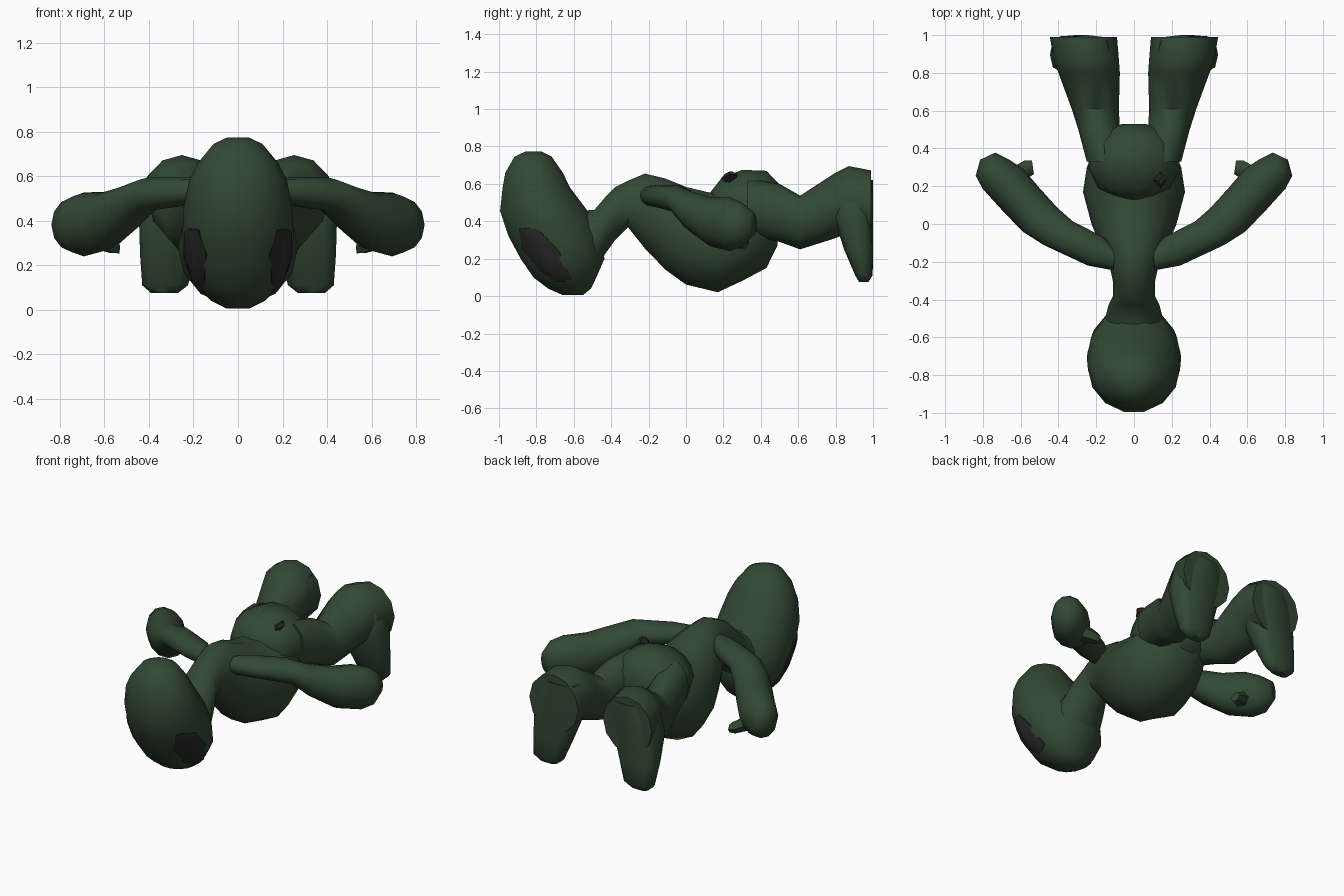
import bpy, bmesh, math
from mathutils import Vector
from mathutils.bvhtree import BVHTree

if "Cube" in bpy.data.objects:
    bpy.data.objects.remove(bpy.data.objects["Cube"])


def material(name, rgb):
    m = bpy.data.materials.new(name)
    m.diffuse_color = (*rgb, 1)
    m.use_nodes = True
    m.node_tree.nodes["Principled BSDF"].inputs["Base Color"].default_value = m.diffuse_color
    return m


GREEN = material("dark green skin", (0.033, 0.066, 0.034))
BLACK = material("charcoal", (0.021, 0.021, 0.021))


def make(name, bm, mat, mirror=False, smooth=55):
    bmesh.ops.recalc_face_normals(bm, faces=bm.faces)
    me = bpy.data.meshes.new(name)
    bm.to_mesh(me)
    bm.free()
    me.materials.append(mat)
    ob = bpy.data.objects.new(name, me)
    bpy.context.collection.objects.link(ob)
    if mirror:
        ob.modifiers.new("mirror", 'MIRROR')
    bpy.ops.object.select_all(action='DESELECT')
    ob.select_set(True)
    bpy.context.view_layer.objects.active = ob
    bpy.ops.object.shade_smooth_by_angle(angle=math.radians(smooth))
    return ob


def loft(rings, sides=12, power=1.0):
    """Skin closed rings given as (centre, half axis u, half axis v); power < 1 is boxier."""
    def bend(t):
        return math.copysign(abs(t) ** power, t) if abs(t) > 1e-6 else 0
    bm = bmesh.new()
    loops = []
    for c, u, v in rings:
        c, u, v = Vector(c), Vector(u), Vector(v)
        loops.append([bm.verts.new(c + u * bend(math.cos(a)) + v * bend(math.sin(a)))
                      for a in (2 * math.pi * i / sides for i in range(sides))])
    for a, b in zip(loops, loops[1:]):
        for i in range(sides):
            j = (i + 1) % sides
            bm.faces.new((a[i], a[j], b[j], b[i]))
    bm.faces.new(loops[0])
    bm.faces.new(loops[-1])
    bmesh.ops.recalc_face_normals(bm, faces=bm.faces)
    return bm


def along_y(rows):
    """Rows of (y, z low, z high, x low, x high)."""
    return [(((x0 + x1) / 2, y, (z0 + z1) / 2), ((x1 - x0) / 2, 0, 0), (0, 0, (z1 - z0) / 2))
            for y, z0, z1, x0, x1 in rows]


def along_z(rows):
    """Rows of (z, y low, y high, x low, x high)."""
    return [(((x0 + x1) / 2, (y0 + y1) / 2, z), ((x1 - x0) / 2, 0, 0), (0, (y1 - y0) / 2, 0))
            for z, y0, y1, x0, x1 in rows]


# Head: tall egg
head_bm = loft(along_z([
    (0.005, -0.66, -0.55, -0.05, 0.05), (0.04, -0.74, -0.505, -0.12, 0.12),
    (0.10, -0.82, -0.475, -0.185, 0.185), (0.20, -0.89, -0.43, -0.235, 0.235),
    (0.32, -0.955, -0.45, -0.25, 0.25), (0.455, -1.0, -0.52, -0.245, 0.245),
    (0.58, -0.985, -0.615, -0.22, 0.22), (0.66, -0.97, -0.655, -0.18, 0.18),
    (0.745, -0.92, -0.715, -0.11, 0.11), (0.773, -0.86, -0.77, -0.05, 0.05)]), 14)
head_bm.normal_update()
tree = BVHTree.FromBMesh(head_bm)

# Eyes: thin plates laid on the sides of the head
outline = [(-.89, .36), (-.84, .365), (-.78, .35), (-.675, .235), (-.615, .10),
           (-.65, .08), (-.70, .08), (-.78, .14), (-.87, .25)]
mid = Vector((-.76, .22))
eye = bmesh.new()


def on_head(p, lift):
    hit = tree.ray_cast(Vector((2, p[0], p[1])), Vector((-1, 0, 0)))
    out = hit[1] if hit[1].x > 0 else -hit[1]
    return eye.verts.new(hit[0] + out * lift)


centre = on_head(mid, 0.009)
bands = [[on_head(mid.lerp(Vector(p), t), 0.009) for p in outline] for t in (.3, .55, .8)]
bands.append([on_head(p, 0.007) for p in outline])
bands.append([on_head(p, -0.001) for p in outline])
for i in range(len(outline)):
    j = (i + 1) % len(outline)
    eye.faces.new((centre, bands[0][i], bands[0][j]))
    for a, b in zip(bands, bands[1:]):
        eye.faces.new((a[i], b[i], b[j], a[j]))
# an open shell needs its faces turned outward by hand before mirroring
eye_ob = make("eyes", eye, BLACK, True)
if sum(p.normal.x for p in eye_ob.data.polygons) < 0:
    eye_ob.data.flip_normals()
make("head", head_bm, GREEN)

# Neck and round torso
make("torso", loft(along_y([
    (-.60, .06, .46, -.15, .15), (-.49, .12, .465, -.15, .15), (-.43, .225, .535, -.135, .135),
    (-.38, .295, .585, -.11, .11),
    (-.31, .365, .62, -.11, .11), (-.22, .25, .66, -.13, .13), (-.11, .135, .635, -.18, .18),
    (0, .055, .59, -.225, .225), (.17, .014, .55, -.27, .27), (.30, .075, .57, -.25, .25),
    (.43, .145, .56, -.19, .19), (.49, .27, .50, -.10, .10)]), 14), GREEN)

# Pelvis rising over the torso
make("pelvis", loft(along_y([
    (.125, .42, .55, -.06, .06), (.19, .34, .635, -.19, .19), (.30, .28, .68, -.245, .245),
    (.43, .27, .675, -.225, .225), (.50, .32, .60, -.16, .16), (.53, .38, .52, -.06, .06)]), 14), GREEN)

# Legs: thigh runs back to a wide knee, shin hangs down with a flat rear
make("thighs", loft(along_y([
    (.33, .33, .63, .03, .25), (.50, .29, .60, .075, .295), (.61, .25, .537, .08, .33),
    (.80, .31, .66, .075, .40), (.87, .34, .695, .08, .425), (.99, .30, .672, .09, .445)])), GREEN, True)
make("shins", loft(along_z([
    (.075, .925, .975, .27, .39), (.11, .905, .998, .225, .43), (.25, .845, 1.0, .18, .44),
    (.42, .79, 1.0, .125, .445), (.55, .80, 1.0, .105, .42), (.62, .83, 1.0, .13, .36)]),
    12, .7), GREEN, True)

# Arms: club shapes that thicken toward the hand; outer edge, inner edge, heights
arm = []
for x0, y0, x1, y1, low, high in [
        (.11, -.245, .10, -.13, .48, .59), (.245, -.22, .16, -.07, .472, .595),
        (.48, -.11, .325, .015, .445, .595), (.59, -.04, .405, .085, .355, .56),
        (.70, .075, .50, .19, .265, .53), (.80, .185, .585, .29, .24, .527),
        (.838, .255, .66, .34, .265, .50), (.815, .34, .735, .378, .32, .45)]:
    arm.append((((x0 + x1) / 2, (y0 + y1) / 2, (low + high) / 2),
                ((x0 - x1) / 2, (y0 - y1) / 2, 0), (0, 0, (high - low) / 2)))
make("arms", loft(arm), GREEN, True)

# Thumbs: small nubs under the hands
make("thumbs", loft([((.64, .24, .33), (.02, .05, 0), (0, 0, .06)),
                     ((.57, .29, .29), (.012, .045, 0), (0, 0, .04)),
                     ((.535, .30, .28), (.005, .035, 0), (0, 0, .03))], 6), GREEN, True)

# Small dark stud on one side of the belly
make("belly_stud", loft([((.12, .235, .60), (.015, 0, 0), (0, .015, 0)),
                         ((.14, .232, .64), (.036, 0, .01), (0, .045, .01)),
                         ((.145, .23, .66), (.015, 0, .005), (0, .02, .005))], 4), BLACK, smooth=20)
